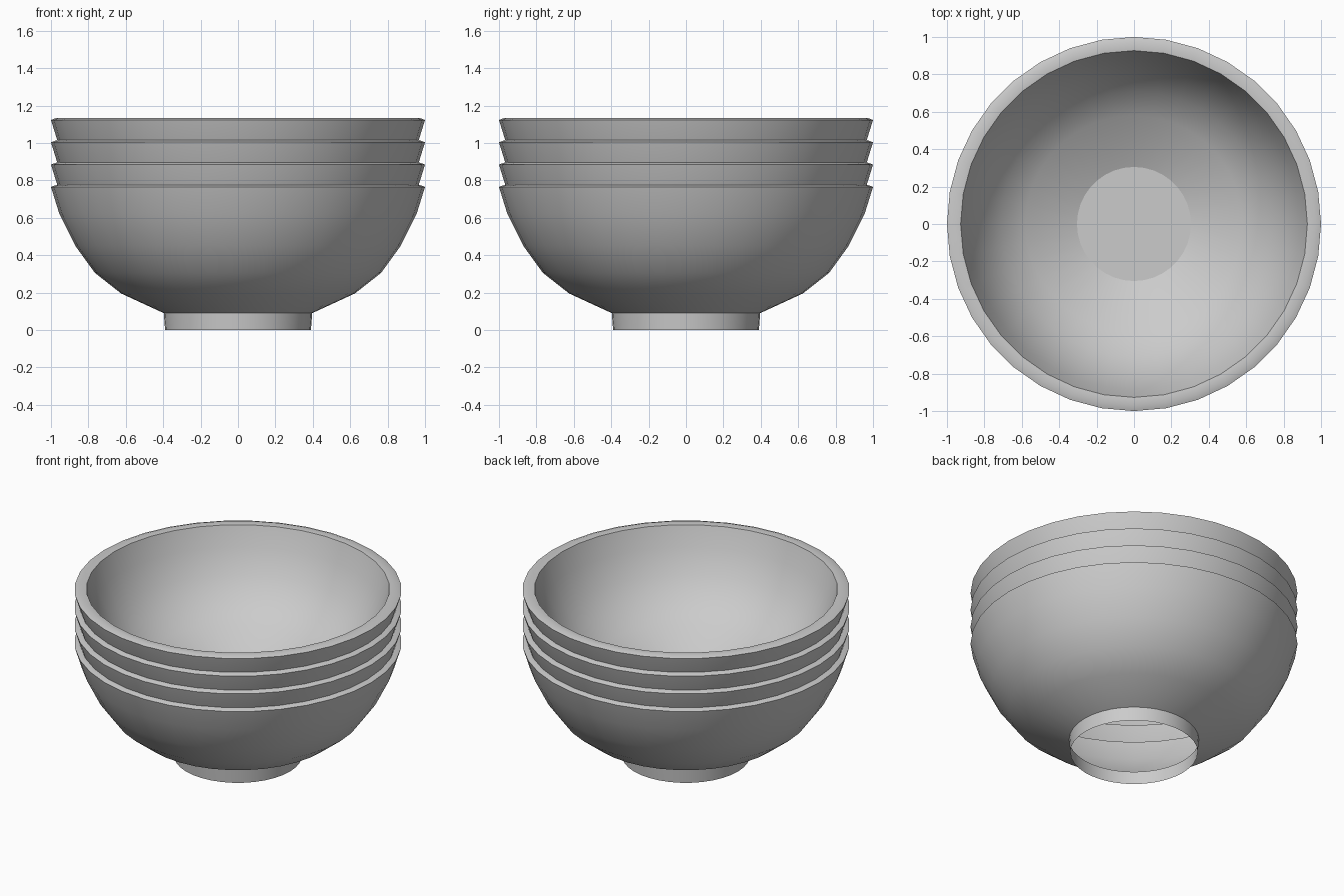
import bpy, bmesh, math

cube = bpy.data.objects.get("Cube")
if cube:
    bpy.data.objects.remove(cube, do_unlink=True)

SIDES = 36
SPACING = 0.1193   # height step between nested bowls
COUNT = 4

# Profiles as (radius, height) for one bowl
FOOT = [(0.39, 0.0), (0.397, 0.09)]
LOWER_WALL = [(0.625, 0.195), (0.765, 0.305)]
UPPER_WALL = [(0.87, 0.45), (0.955, 0.62), (1.0, 0.765)]
LIP = [(0.97, 0.776)]
HIDDEN_LIP_END = [(0.958, 0.776)]
INSIDE = [(0.927, 0.771), (0.885, 0.64), (0.81, 0.485),
          (0.71, 0.36), (0.58, 0.26), (0.305, 0.14)]

# Single glaze colour
grey = bpy.data.materials.new("light grey")
grey.use_nodes = True
colour = (0.6, 0.6, 0.6, 1.0)
grey.diffuse_color = colour
bsdf = grey.node_tree.nodes["Principled BSDF"]
bsdf.inputs["Base Color"].default_value = colour
bsdf.inputs["Roughness"].default_value = 0.6


def lathe(name, profile, z, floor=False):
    """Spin a profile round the z axis; optionally cap its last ring."""
    bm = bmesh.new()
    rings = []
    for r, h in profile:
        ring = []
        for j in range(SIDES):
            a = 2 * math.pi * j / SIDES
            ring.append(bm.verts.new((r * math.cos(a), r * math.sin(a), h + z)))
        rings.append(ring)
    for low, high in zip(rings, rings[1:]):
        for j in range(SIDES):
            k = (j + 1) % SIDES
            bm.faces.new((low[j], low[k], high[k], high[j]))
    if floor:
        bm.faces.new(rings[-1])
    mesh = bpy.data.meshes.new(name)
    bm.to_mesh(mesh)
    bm.free()
    mesh.materials.append(grey)
    obj = bpy.data.objects.new(name, mesh)
    bpy.context.collection.objects.link(obj)
    bpy.ops.object.select_all(action='DESELECT')
    obj.select_set(True)
    bpy.context.view_layer.objects.active = obj
    bpy.ops.object.shade_smooth_by_angle(angle=math.radians(30))
    if floor:
        obj.data.polygons[-1].use_smooth = False   # flat floor disc
    return obj


# Bottom bowl with foot, nested bowls above, and the open top bowl with its inside
for i in range(COUNT):
    bottom, top = i == 0, i == COUNT - 1
    profile = (FOOT + LOWER_WALL if bottom else []) + UPPER_WALL + LIP
    profile += INSIDE if top else HIDDEN_LIP_END
    name = "bottom_bowl" if bottom else "top_bowl" if top else f"nested_bowl_{i}"
    lathe(name, profile, i * SPACING, floor=top)
